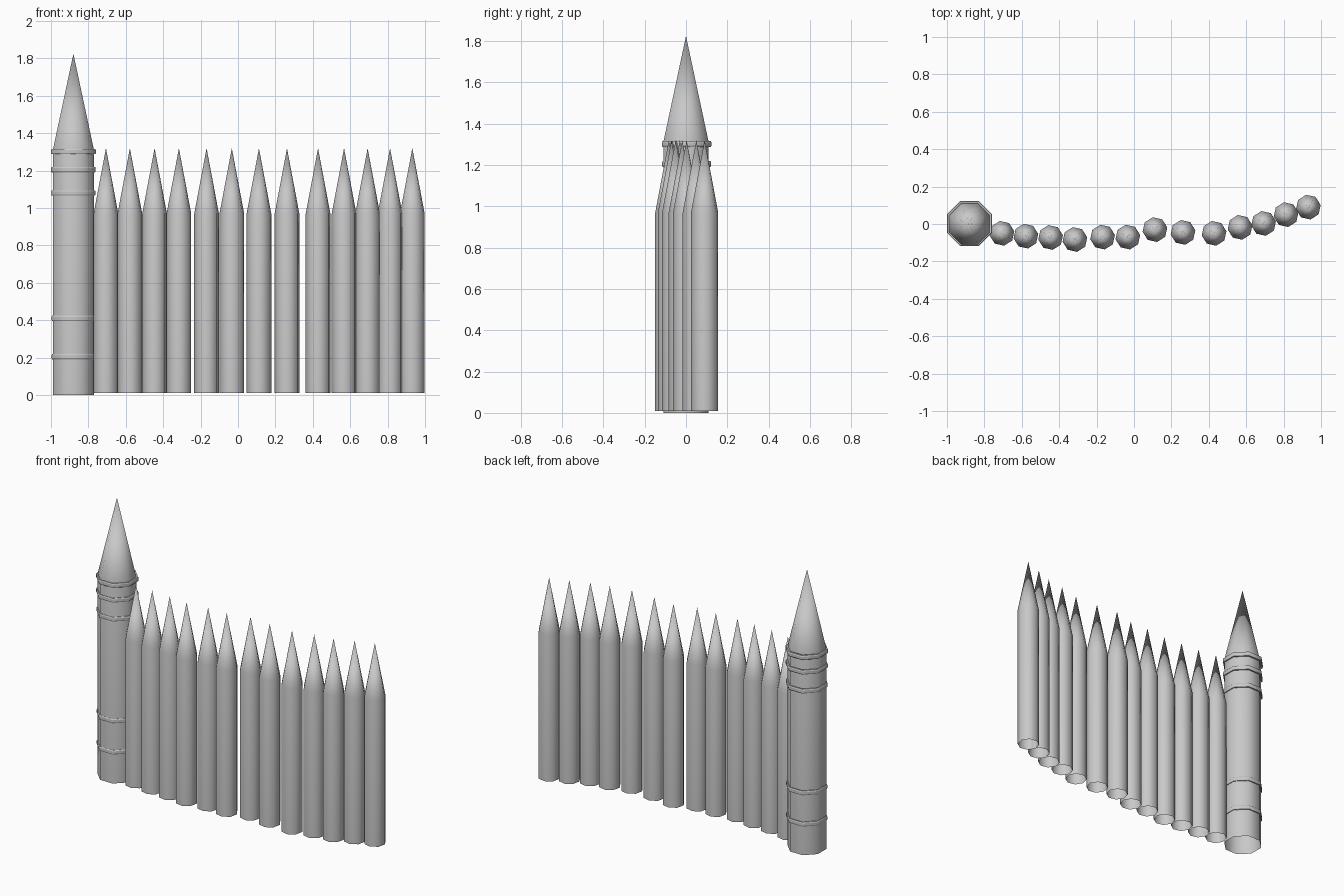
import bpy, bmesh, math

cube = bpy.data.objects.get("Cube")
if cube:
    bpy.data.objects.remove(cube, do_unlink=True)

SIDES = 8

grey = bpy.data.materials.new("plain grey")
grey.use_nodes = True
colour = (0.58, 0.58, 0.58, 1)
grey.diffuse_color = colour
grey.node_tree.nodes["Principled BSDF"].inputs["Base Color"].default_value = colour


def lathe(name, profile, x, y, turn, closed=False):
    """Revolve (radius, z) points into an eight-sided part; radius 0 makes a tip."""
    bm = bmesh.new()
    rows = []
    for r, z in profile:
        if r == 0:
            rows.append([bm.verts.new((0, 0, z))] * SIDES)
            continue
        angles = [math.radians(turn) + math.tau * i / SIDES for i in range(SIDES)]
        rows.append([bm.verts.new((r * math.cos(a), r * math.sin(a), z)) for a in angles])
    pairs = list(zip(rows, rows[1:]))
    if closed:
        pairs.append((rows[-1], rows[0]))
    for low, high in pairs:
        for i in range(SIDES):
            j = (i + 1) % SIDES
            corners = [low[i], low[j], high[j], high[i]]
            bm.faces.new(list(dict.fromkeys(corners)))
    for face in bm.faces:
        face.smooth = True
    mesh = bpy.data.meshes.new(name)
    bm.to_mesh(mesh)
    bm.free()
    mesh.materials.append(grey)
    obj = bpy.data.objects.new(name, mesh)
    obj.location = (x, y, 0)
    bpy.context.collection.objects.link(obj)
    return obj


# Large corner post, open underneath, with a long pointed top
POST_X = -0.88
lathe("corner_post", [(0.119, 0), (0.119, 1.31), (0, 1.825)], POST_X, 0, 22.5)

# Rope bands around the corner post
bands = [(0.205, 0.126), (0.41, 0.126), (1.08, 0.128), (1.205, 0.129), (1.302, 0.13)]
for n, (z, r) in enumerate(bands):
    section = [(0.114, z - 0.014), (r - 0.003, z - 0.014), (r, z - 0.008),
               (r, z + 0.008), (r - 0.003, z + 0.014), (0.114, z + 0.014)]
    band = lathe(f"post_band_{n + 1}", section, POST_X, 0.003, 22.5, closed=True)
    # Keep the upper and lower rims crisp
    for edge in band.data.edges:
        a, b = (band.data.vertices[v].co for v in edge.vertices)
        if abs(a.z - b.z) < 0.001 and a.xy.length > 0.12:
            edge.use_edge_sharp = True

# Row of pointed stakes following a gentle curve
stakes = [(-0.706, -0.05), (-0.578, -0.065), (-0.446, -0.072), (-0.316, -0.083),
          (-0.168, -0.07), (-0.033, -0.07), (0.112, -0.03), (0.262, -0.045),
          (0.428, -0.05), (0.567, -0.018), (0.693, 0.003), (0.813, 0.05), (0.932, 0.09)]
for n, (x, y) in enumerate(stakes):
    lathe(f"stake_{n + 1}", [(0.067, 0.01), (0.067, 0.97), (0, 1.32)], x, y, 10)
